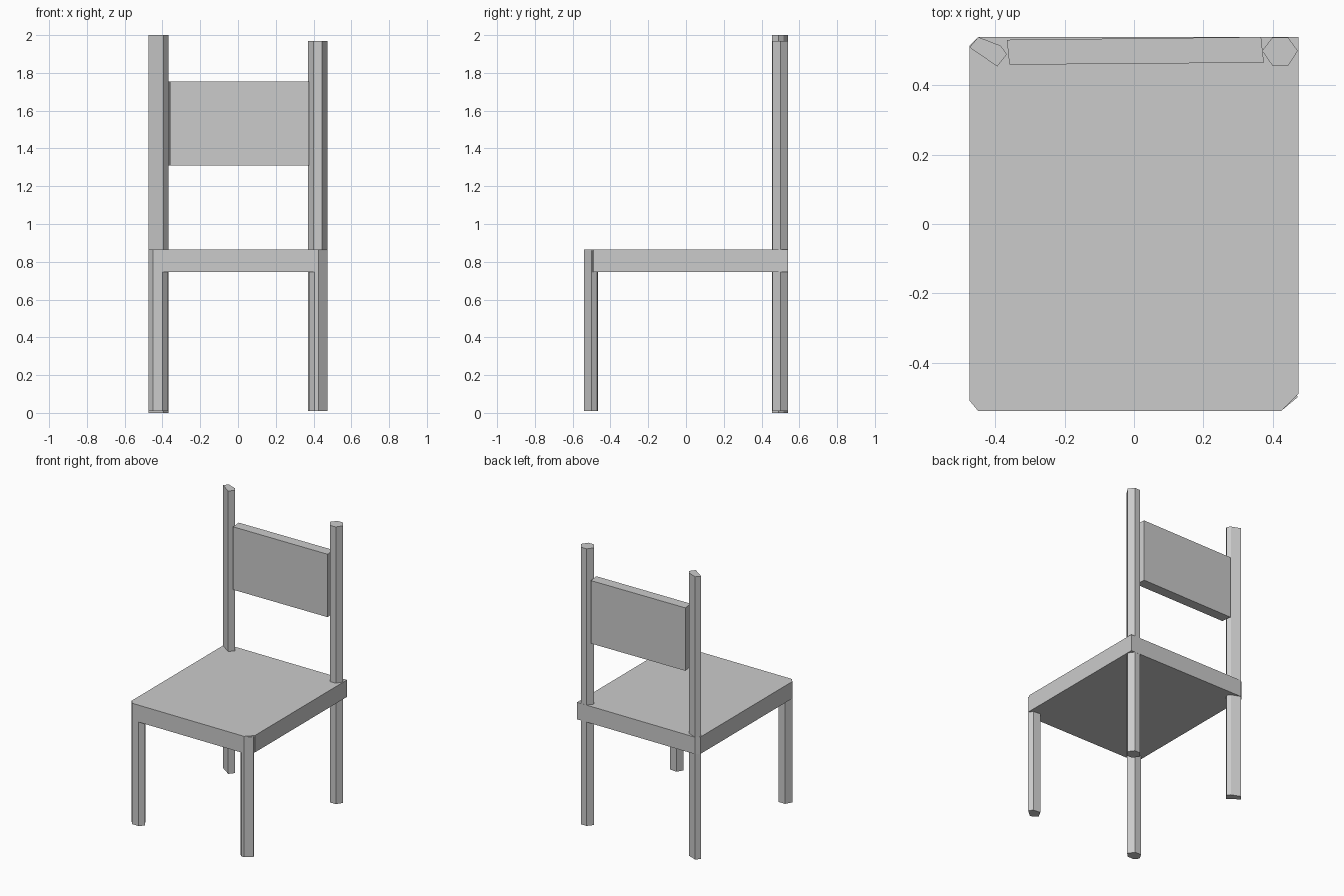
import bpy
import bmesh

cube = bpy.data.objects.get("Cube")
if cube:
    bpy.data.objects.remove(cube, do_unlink=True)

# One plain grey for the whole chair
grey = bpy.data.materials.new("light_grey")
grey.use_nodes = True
grey.diffuse_color = (0.6, 0.6, 0.6, 1)
bsdf = grey.node_tree.nodes["Principled BSDF"]
bsdf.inputs["Base Color"].default_value = grey.diffuse_color
bsdf.inputs["Roughness"].default_value = 0.8


def prism(name, outline, bottom, top):
    """Extrude a flat xy outline from one height to another."""
    bm = bmesh.new()
    base = bm.faces.new([bm.verts.new((x, y, bottom)) for x, y in outline])
    result = bmesh.ops.extrude_face_region(bm, geom=[base])
    moved = [v for v in result["geom"] if isinstance(v, bmesh.types.BMVert)]
    bmesh.ops.translate(bm, verts=moved, vec=(0, 0, top - bottom))
    bmesh.ops.recalc_face_normals(bm, faces=bm.faces)
    mesh = bpy.data.meshes.new(name)
    bm.to_mesh(mesh)
    bm.free()
    mesh.materials.append(grey)
    obj = bpy.data.objects.new(name, mesh)
    bpy.context.collection.objects.link(obj)
    return obj


SEAT_BOTTOM, SEAT_TOP = 0.745, 0.865

# Seat slab with clipped corners
prism("seat", [(-0.475, -0.51), (-0.45, -0.54), (0.425, -0.54), (0.475, -0.49),
               (0.475, 0.54), (-0.45, 0.54), (-0.475, 0.515)],
      SEAT_BOTTOM, SEAT_TOP)

# Front legs, six-sided
prism("front_right_leg", [(-0.475, -0.51), (-0.45, -0.54), (-0.40, -0.54),
                          (-0.37, -0.51), (-0.40, -0.465), (-0.45, -0.465)],
      0.01, SEAT_BOTTOM + 0.01)
prism("front_left_leg", [(0.375, -0.51), (0.405, -0.54), (0.425, -0.54),
                         (0.473, -0.5), (0.455, -0.47), (0.40, -0.465)],
      0.01, SEAT_TOP - 0.005)

# Rear posts run from the floor to the top of the back
prism("rear_right_post", [(-0.475, 0.51), (-0.395, 0.455), (-0.367, 0.49),
                          (-0.385, 0.515), (-0.45, 0.54)], 0, 2.0)
prism("rear_left_post", [(0.37, 0.5), (0.40, 0.457), (0.445, 0.457),
                         (0.473, 0.5), (0.445, 0.539), (0.40, 0.539)], 0.01, 1.97)

# Backrest panel between the posts
prism("backrest", [(-0.36, 0.46), (0.375, 0.466), (0.367, 0.54), (-0.367, 0.532)],
      1.31, 1.755)
